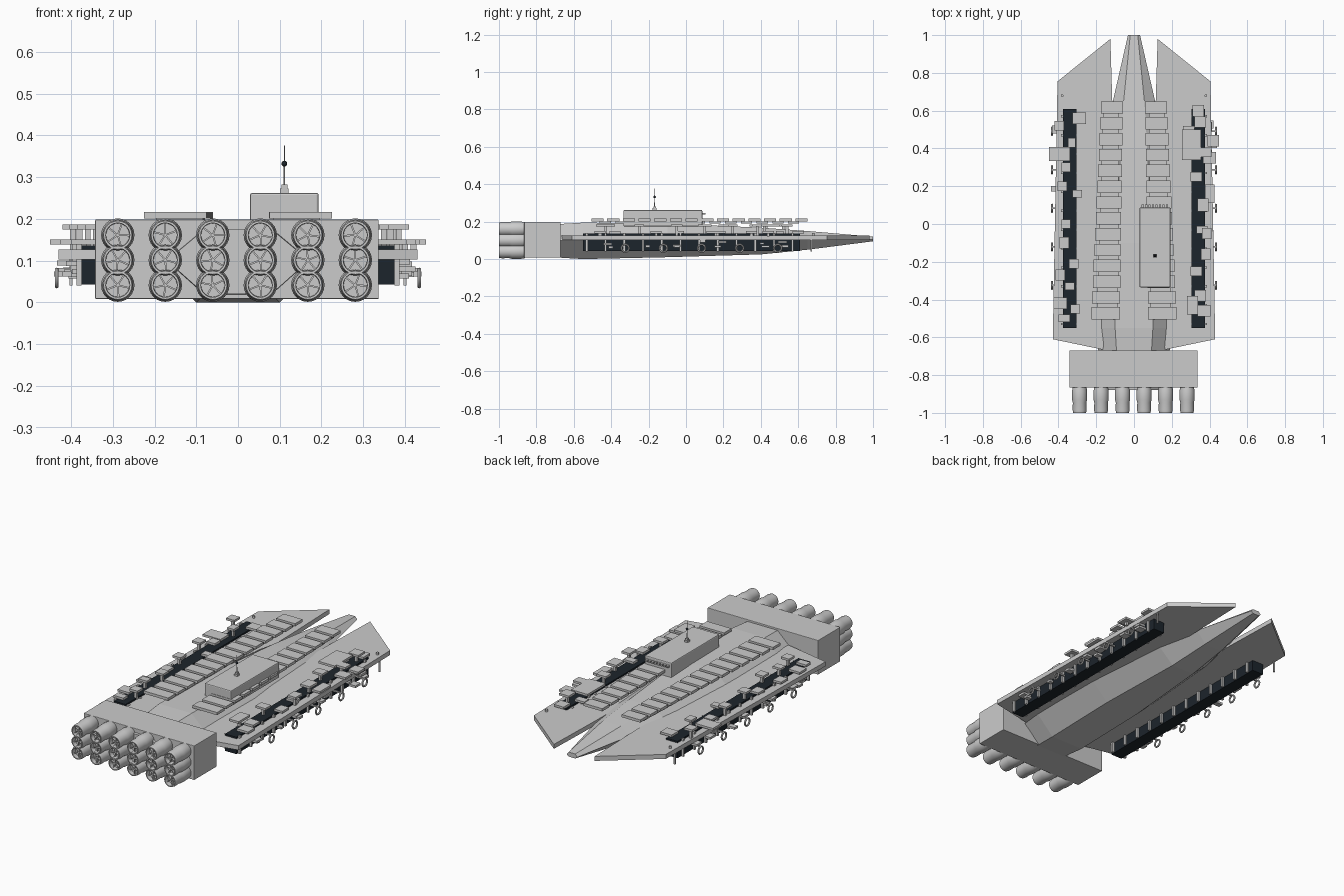
import bpy, bmesh, math, random
from mathutils import Matrix, Vector

if "Cube" in bpy.data.objects:
    bpy.data.objects.remove(bpy.data.objects["Cube"])

random.seed(4)
dark = bpy.data.materials.new("dark_panel")
dark.diffuse_color = (0.012, 0.018, 0.025, 1)
dark.use_nodes = True
dark.node_tree.nodes["Principled BSDF"].inputs["Base Color"].default_value = dark.diffuse_color


def finish(name, bm, mat=None, smooth=False):
    bmesh.ops.recalc_face_normals(bm, faces=bm.faces)
    me = bpy.data.meshes.new(name)
    bm.to_mesh(me)
    bm.free()
    ob = bpy.data.objects.new(name, me)
    bpy.context.collection.objects.link(ob)
    if mat:
        me.materials.append(mat)
    if smooth:
        bpy.context.view_layer.objects.active = ob
        ob.select_set(True)
        bpy.ops.object.shade_smooth_by_angle(angle=math.radians(35))
        ob.select_set(False)
    return ob


def add_box(bm, x0, x1, y0, y1, z0, z1):
    m = Matrix.Translation(((x0+x1)/2, (y0+y1)/2, (z0+z1)/2)) @ Matrix.Diagonal((x1-x0, y1-y0, z1-z0, 1))
    bmesh.ops.create_cube(bm, size=1, matrix=m)


def boxes(name, items, mat=None, bevel=0):
    bm = bmesh.new()
    for b in items:
        add_box(bm, *b)
    if bevel:
        bmesh.ops.bevel(bm, geom=bm.edges[:], offset=bevel, segments=2, affect='EDGES', profile=0.5)
    return finish(name, bm, mat)


def centred(x, y, w, d, z, h):
    return (x-w/2, x+w/2, y-d/2, y+d/2, z, z+h)


# Central hull: hexagonal sections lofted from stern to nose
stations = [(-0.88, .17, .08, .02, .10, .175), (-0.55, .20, .10, .0, .10, .195),
            (-0.1, .20, .10, .01, .105, .19), (0.4, .165, .07, .025, .11, .168),
            (0.65, .112, .055, .05, .112, .15), (1.0, .032, .02, .095, .105, .12)]
bm = bmesh.new()
rings = []
for y, w, f, zb, zm, zt in stations:
    pts = [(-w, zm), (-f, zb), (f, zb), (w, zm), (f, zt), (-f, zt)]
    rings.append([bm.verts.new((x, y, z)) for x, z in pts])
for a, b in zip(rings, rings[1:]):
    for i in range(6):
        bm.faces.new((a[i], a[(i+1) % 6], b[(i+1) % 6], b[i]))
bm.faces.new(rings[0])
bm.faces.new(rings[-1])
finish("central_hull", bm)

# Side decks, flat pointed plates
outline = [(.125, .98), (.405, .755), (.43, -.61), (.165, -.665), (.10, -.3), (.115, .65)]
for side, s in (("right", 1), ("left", -1)):
    bm = bmesh.new()
    f = bm.faces.new([bm.verts.new((s*x, y, .102)) for x, y in outline])
    ext = bmesh.ops.extrude_face_region(bm, geom=[f])
    bmesh.ops.translate(bm, vec=(0, 0, .025), verts=[v for v in ext['geom'] if isinstance(v, bmesh.types.BMVert)])
    finish(side + "_deck", bm)

    # Dark side trench
    boxes(side + "_trench", [centred(s*.34, .03, .07, 1.16, .042, .094)], dark)

    # Posts along the trench
    posts = []
    for i in range(12):
        y = -.53 + i*.1
        posts += [centred(s*.381, y, .012, .012, .04, .1), centred(s*.299, y, .012, .012, .045, .085)]
    posts.append(centred(s*.40, .67, .008, .008, .04, .08))
    boxes(side + "_posts", posts)

    # Hanging docking rings with arms
    bm = bmesh.new()
    for i in range(5):
        y = -.325 + i*.204
        n, m, R, r = 20, 6, .02, .005
        g = [[bm.verts.new((s*.434 + r*math.sin(b*math.tau/m),
                            y + (R + r*math.cos(b*math.tau/m))*math.cos(a*math.tau/n),
                            .058 + (R + r*math.cos(b*math.tau/m))*math.sin(a*math.tau/n)))
              for b in range(m)] for a in range(n)]
        for a in range(n):
            for b in range(m):
                bm.faces.new((g[a][b], g[a-1][b], g[a-1][b-1], g[a][b-1]))
        x0, x1 = sorted((s*.37, s*.434))
        add_box(bm, x0, x1, y-.004, y+.004, .074, .082)
    finish(side + "_docking_rings", bm, smooth=True)

    # Small under-deck boxes
    small = []
    for i in range(12):
        small.append(centred(s*random.uniform(.385, .42), random.uniform(-.52, .62),
                             random.uniform(.02, .05), random.uniform(.02, .05),
                             random.uniform(.055, .09), .012))
    boxes(side + "_under_boxes", small)

    # Deck bollard near the bow
    bm = bmesh.new()
    bmesh.ops.create_cone(bm, cap_ends=True, segments=12, radius1=.007, radius2=.007, depth=.014,
                          matrix=Matrix.Translation((s*.38, .68, .132)))
    finish(side + "_bollard", bm, smooth=True)

    # Raised deck panels with a narrower lower row between them
    upper, lower = [], []
    for i in range(14):
        t = i/13
        y = .617 - t*1.09
        upper.append(centred(s*(.117 + .033*t), y, .115 + .035*t, .065, .201, .015))
        if i < 13:
            lower.append(centred(s*(.122 + .02*t), y-.042, .085 + .03*t, .06, .19, .012))
    boxes(side + "_deck_panels", upper)
    boxes(side + "_lower_panels", lower)

# Stacked plates over the trenches: x, y, width, depth
right_plates = [(.34, .60, .06, .06), (.35, .54, .06, .06), (.29, .50, .06, .04), (.305, .42, .10, .16),
                (.42, .44, .06, .06), (.37, .38, .08, .05), (.40, .35, .07, .06), (.33, .25, .06, .05),
                (.40, .16, .05, .10), (.365, .10, .06, .07), (.36, -.03, .06, .04), (.385, -.05, .05, .06),
                (.38, -.16, .05, .06), (.33, -.25, .06, .05), (.35, -.38, .06, .06), (.31, -.43, .06, .10),
                (.37, -.46, .07, .06)]
left_plates = [(-.29, .56, .07, .06), (-.395, .52, .05, .05), (-.395, .37, .11, .075), (-.33, .43, .04, .05),
               (-.36, .30, .05, .05), (-.38, .20, .05, .05), (-.30, .16, .05, .04), (-.36, .0, .05, .05),
               (-.37, -.10, .05, .06), (-.32, -.21, .05, .05), (-.39, -.27, .05, .06), (-.34, -.33, .05, .04),
               (-.39, -.42, .07, .06), (-.31, -.45, .05, .05), (-.37, -.50, .06, .04)]
for name, plates in (("right_plates", right_plates), ("left_plates", left_plates)):
    items = []
    for i, (x, y, w, d) in enumerate(plates):
        z = .138 + .012*((i*3) % 6)
        items.append(centred(x, y, w, d, z, .012))
        items.append(centred(x, y, .014, .014, .12, z-.12))
    boxes(name, items)

# Engine block
boxes("engine_block", [(-.342, .337, -.865, -.67, .008, .198)], bevel=.002)

# Engines: lathed bell, hollow at the back, with blades and hub
profile = [(.036, -.86), (.040, -.885), (.040, -.93), (.036, -.945), (.037, -.985), (.034, -1.0),
           (.029, -1.0), (.028, -.975), (.0, -.972)]
bm = bmesh.new()
for cx in [-.288 + i*.1138 for i in range(6)]:
    for cz in (.041, .101, .161):
        n = 24
        rows = []
        for r, y in profile[:-1]:
            rows.append([bm.verts.new((cx + r*math.cos(a*math.tau/n), y, cz + r*math.sin(a*math.tau/n)))
                         for a in range(n)])
        for p, q in zip(rows, rows[1:]):
            for a in range(n):
                bm.faces.new((p[a-1], p[a], q[a], q[a-1]))
        bm.faces.new(rows[-1])
        spin = random.uniform(0, 1)
        for k in range(5):
            m = (Matrix.Translation((cx, -.982, cz)) @ Matrix.Rotation(spin + k*math.tau/5, 4, 'Y')
                 @ Matrix.Translation((.0145, 0, 0)) @ Matrix.Diagonal((.029, .012, .004, 1)))
            bmesh.ops.create_cube(bm, size=1, matrix=m)
finish("engines", bm, smooth=True)

# Bridge with window row
boxes("bridge", [(.029, .193, -.335, .087, .175, .262)], bevel=.005)
boxes("bridge_windows", [centred(.046 + i*.0183, .094, .012, .018, .237, .01) for i in range(8)])

# Antenna mast
boxes("antenna_base", [centred(.111, -.168, .02, .02, .26, .012), centred(.111, -.168, .014, .014, .272, .01)])
bm = bmesh.new()
bmesh.ops.create_cone(bm, cap_ends=True, segments=8, radius1=.002, radius2=.001, depth=.096,
                      matrix=Matrix.Translation((.111, -.168, .328)))
finish("antenna_rod", bm, smooth=True)
bm = bmesh.new()
bmesh.ops.create_uvsphere(bm, u_segments=12, v_segments=8, radius=.007,
                          matrix=Matrix.Translation((.111, -.168, .332)))
finish("antenna_ball", bm, dark, smooth=True)
